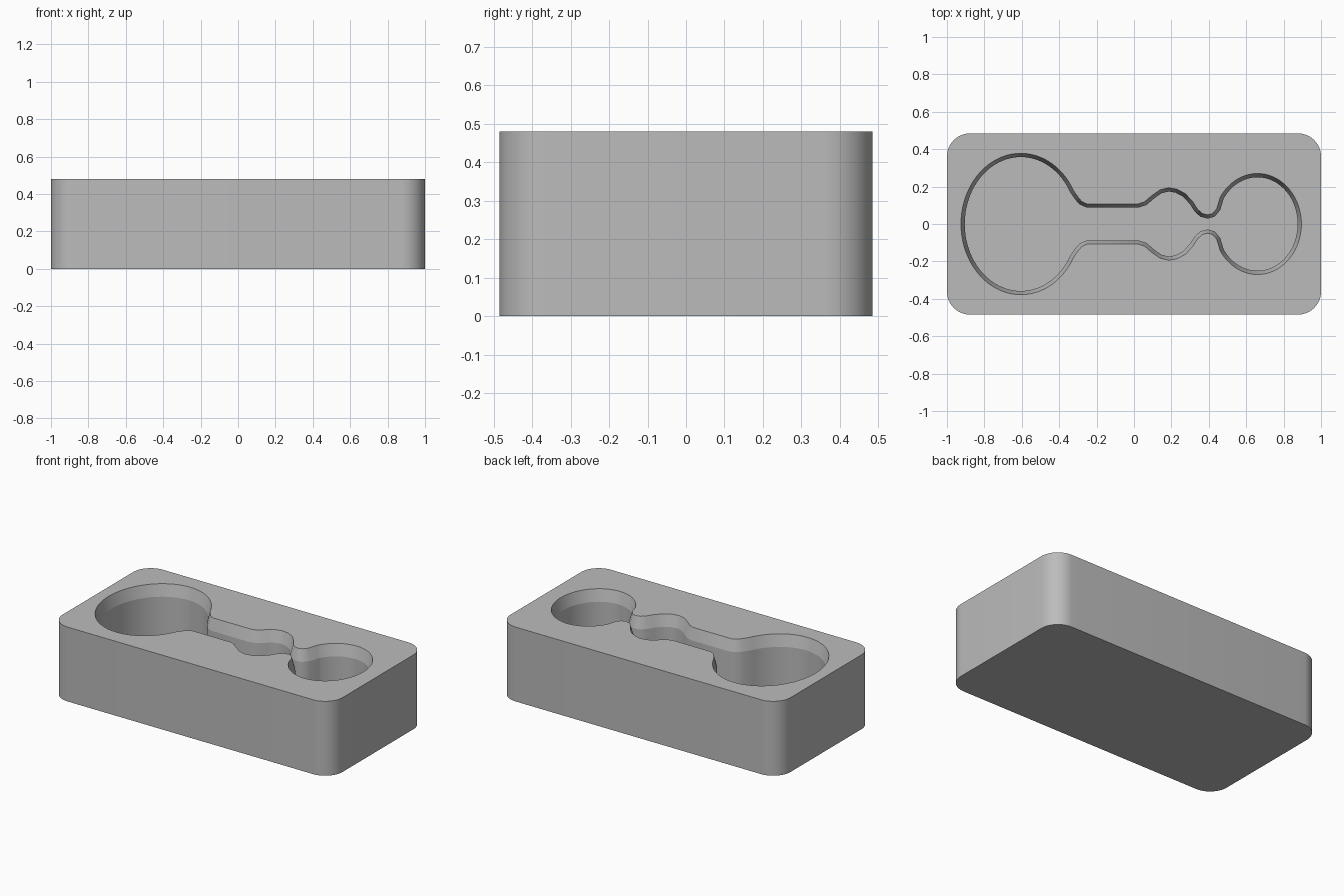
import bpy, bmesh
from math import sin, cos, radians
from mathutils import Vector

if "Cube" in bpy.data.objects:
    bpy.data.objects.remove(bpy.data.objects["Cube"], do_unlink=True)

HEIGHT, LEDGE, FLOOR = 0.48, 0.405, 0.07


def arc(cx, cy, rx, ry, start, end, steps):
    """Points along an elliptical arc, angles in degrees."""
    angles = [radians(start + (end - start) * i / steps) for i in range(steps + 1)]
    return [Vector((cx + rx * cos(a), cy + ry * sin(a))) for a in angles]


def inset(points, amount):
    """Move a clockwise outline inwards along its corner normals."""
    result = []
    for i, p in enumerate(points):
        along = (points[(i + 1) % len(points)] - points[i - 1]).normalized()
        result.append(p + Vector((along.y, -along.x)) * amount)
    return result


# Rounded block outline
RX, RY, R = 1.0, 0.485, 0.125
block = []
for sx, sy, start in ((1, 1, 0), (-1, 1, 90), (-1, -1, 180), (1, -1, 270)):
    block += arc(sx * (RX - R), sy * (RY - R), R, R, start, start + 90, 12)

# Pocket outline: large oval, straight neck, small bulge, pinch, small oval
neck = [(-0.30, 0.145), (-0.28, 0.121), (-0.25, 0.107), (0.02, 0.107),
        (0.055, 0.118), (0.10, 0.156), (0.14, 0.183), (0.185, 0.194),
        (0.23, 0.186), (0.275, 0.162), (0.315, 0.118), (0.34, 0.079),
        (0.365, 0.056), (0.395, 0.049), (0.42, 0.056), (0.443, 0.083)]
half = arc(-0.605, 0, 0.32, 0.378, 180, 28, 32)
half += [Vector(p) for p in neck]
half += arc(0.66, 0, 0.235, 0.27, 148, 0, 28)
pocket = half + [Vector((p.x, -p.y)) for p in reversed(half[1:-1])]
pocket_low = inset(pocket, 0.02)

bm = bmesh.new()


def ring(points, z):
    """Closed loop of vertices with sharp edges."""
    verts = [bm.verts.new((p.x, p.y, z)) for p in points]
    edges = [bm.edges.new((verts[i - 1], verts[i])) for i in range(len(verts))]
    for e in edges:
        e.smooth = False
    return verts, edges


def wall(lower, upper):
    """Smooth band of quads between two rings."""
    a, b = lower[0], upper[0]
    for i in range(len(a)):
        bm.faces.new((a[i - 1], a[i], b[i], b[i - 1])).smooth = True


def cap(*rings):
    edges = [e for r in rings for e in r[1]]
    bmesh.ops.triangle_fill(bm, edges=edges, use_beauty=True, use_dissolve=False,
                            normal=(0, 0, 1))


base_ring, top_ring = ring(block, 0), ring(block, HEIGHT)
rim, ledge, floor = ring(pocket, HEIGHT), ring(pocket_low, LEDGE), ring(pocket_low, FLOOR)
cap(base_ring)
cap(floor)
cap(top_ring, rim)
wall(base_ring, top_ring)
wall(ledge, rim)
wall(floor, ledge)
bmesh.ops.recalc_face_normals(bm, faces=bm.faces)

mesh = bpy.data.meshes.new("pocketed_block")
bm.to_mesh(mesh)
bm.free()
tray = bpy.data.objects.new("pocketed_block", mesh)
bpy.context.collection.objects.link(tray)

# Single plain grey
grey = bpy.data.materials.new("plain_grey")
grey.use_nodes = True
colour = (0.5, 0.5, 0.5, 1)
grey.diffuse_color = colour
grey.node_tree.nodes["Principled BSDF"].inputs["Base Color"].default_value = colour
mesh.materials.append(grey)
